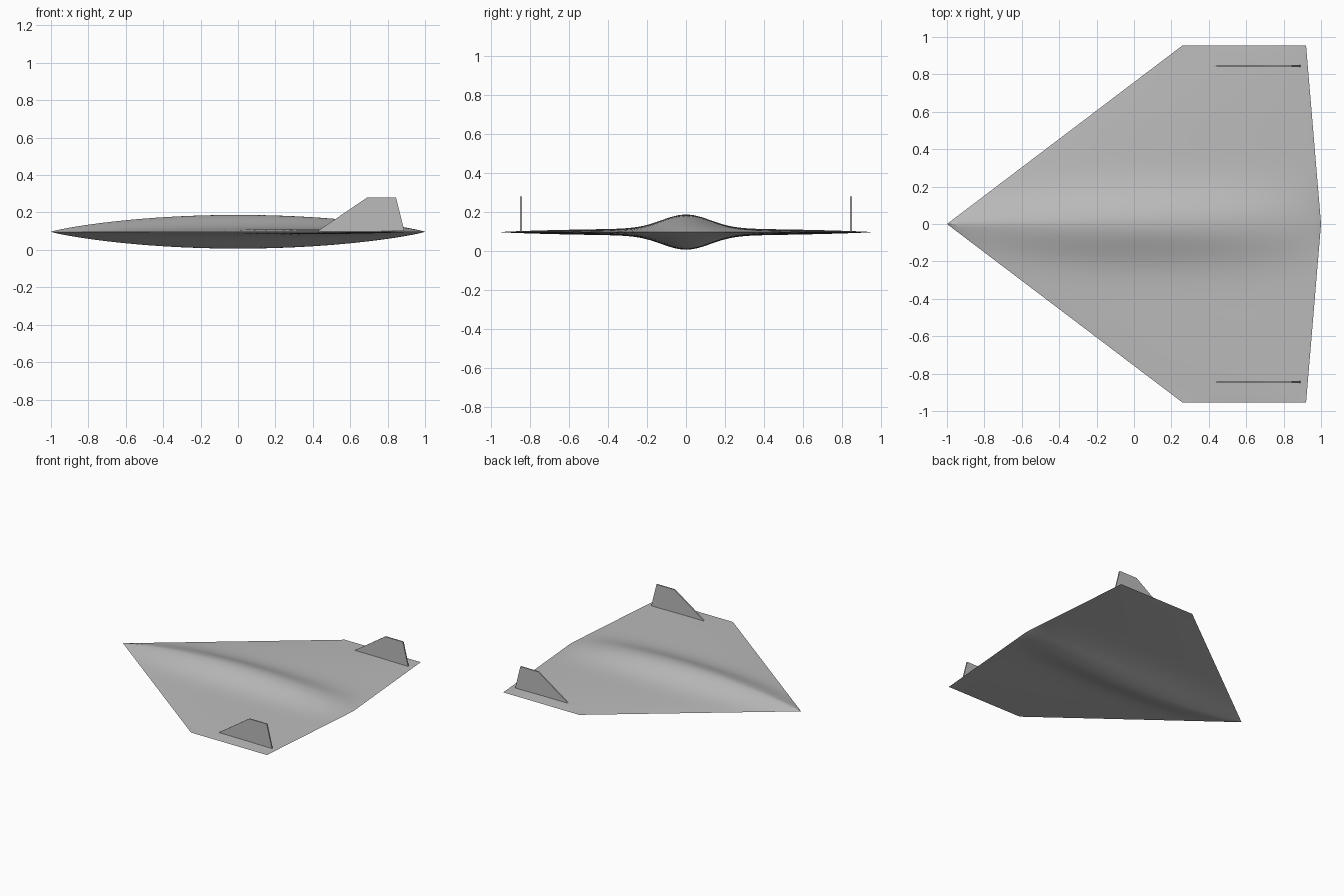
import bpy
import bmesh
import math

MID = 0.097        # height of the wing plane
HALF_SPAN = 0.955

cube = bpy.data.objects.get("Cube")
if cube:
    bpy.data.objects.remove(cube)

grey = bpy.data.materials.new("light grey")
grey.use_nodes = True
grey.diffuse_color = (0.5, 0.5, 0.5, 1)
grey.node_tree.nodes["Principled BSDF"].inputs["Base Color"].default_value = (0.5, 0.5, 0.5, 1)


def add_object(name, bm):
    mesh = bpy.data.meshes.new(name)
    bm.to_mesh(mesh)
    bm.free()
    mesh.materials.append(grey)
    obj = bpy.data.objects.new(name, mesh)
    bpy.context.collection.objects.link(obj)
    return obj


def thickness(y):
    """Half thickness across the span: a central swell on a thin wing."""
    swell = 0.072 * math.exp(-(y / 0.175) ** 2)
    return swell + 0.018 * (1 - (abs(y) / HALF_SPAN) ** 2) ** 0.8


def skin_point(u, v, side):
    """Map the unit square onto the upper or lower skin of the delta."""
    span = abs(v)
    y = HALF_SPAN * v
    front, rear = -1 + 1.26 * span, 1 - 0.08 * span
    chord = math.sin(u * math.pi / 2)
    x = front + (rear - front) * (chord + 1) / 2
    return x, y, MID + side * thickness(y) * max(0, 1 - chord ** 2) ** 0.85


# Lifting body: upper and lower skins welded along the rim
bm = bmesh.new()
for side in (1, -1):
    verts = bmesh.ops.create_grid(bm, x_segments=48, y_segments=96, size=1)["verts"]
    for vert in verts:
        vert.co = skin_point(vert.co.x, vert.co.y, side)
bmesh.ops.remove_doubles(bm, verts=bm.verts, dist=0.00002)
bmesh.ops.recalc_face_normals(bm, faces=bm.faces)
body = add_object("delta_body", bm)
bpy.context.view_layer.objects.active = body
body.select_set(True)
bpy.ops.object.shade_smooth_by_angle(angle=math.radians(30))
body.select_set(False)

# Upright tail fins near the wing tips
PROFILE = [(0.425, 0.1), (0.69, 0.28), (0.845, 0.28), (0.89, 0.1)]
for name, y in (("left_fin", -0.845), ("right_fin", 0.845)):
    bm = bmesh.new()
    face = bm.faces.new([bm.verts.new((x, y - 0.005, z)) for x, z in PROFILE])
    result = bmesh.ops.extrude_face_region(bm, geom=[face])
    moved = [g for g in result["geom"] if isinstance(g, bmesh.types.BMVert)]
    bmesh.ops.translate(bm, verts=moved, vec=(0, 0.01, 0))
    bmesh.ops.recalc_face_normals(bm, faces=bm.faces)
    add_object(name, bm)
